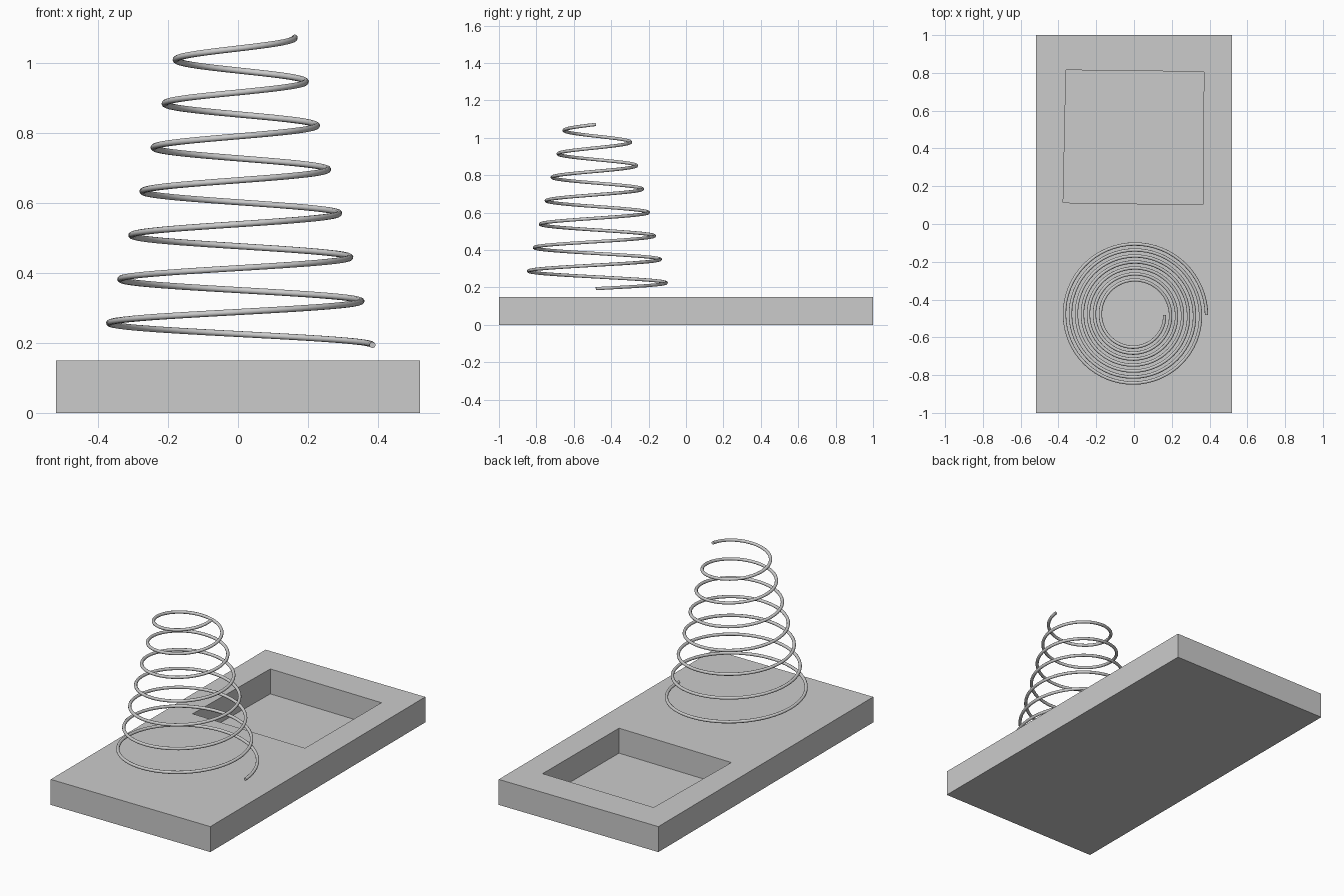
import bpy, bmesh, math

if "Cube" in bpy.data.objects:
    bpy.data.objects.remove(bpy.data.objects["Cube"])

# Base slab with a slightly skewed deep pocket in its rear half
bm = bmesh.new()
outer = [(-0.52, -1), (0.52, -1), (0.52, 1), (-0.52, 1)]
inner = [(-0.375, 0.113), (0.365, 0.102), (0.37, 0.806), (-0.36, 0.815)]
H, FLOOR = 0.15, 0.003


def ring(points, z):
    return [bm.verts.new((x, y, z)) for x, y in points]


bottom, top = ring(outer, 0), ring(outer, H)
rim, floor = ring(inner, H), ring(inner, FLOOR)
bm.faces.new(bottom)
bm.faces.new(floor)
for a, b in ((bottom, top), (top, rim), (rim, floor)):
    for i in range(4):
        j = (i + 1) % 4
        bm.faces.new((a[i], a[j], b[j], b[i]))
bmesh.ops.recalc_face_normals(bm, faces=bm.faces)
mesh = bpy.data.meshes.new("base")
bm.to_mesh(mesh)
bm.free()
base = bpy.data.objects.new("base", mesh)
bpy.context.collection.objects.link(base)

# Conical spring: seven turns of round wire
TURNS, STEPS = 7, 64
curve = bpy.data.curves.new("spring", 'CURVE')
curve.dimensions = '3D'
curve.bevel_depth = 0.0088
curve.bevel_resolution = 3
curve.use_fill_caps = True
path = curve.splines.new('POLY')
n = TURNS * STEPS
path.points.add(n)
for i, p in enumerate(path.points):
    t = i / n
    a = math.tau * TURNS * t
    r = 0.384 + (0.162 - 0.384) * t
    p.co = (r * math.cos(a), -0.482 + r * math.sin(a), 0.194 + 0.878 * t, 1)
spring = bpy.data.objects.new("spring", curve)
bpy.context.collection.objects.link(spring)
bpy.context.view_layer.objects.active = spring
spring.select_set(True)
bpy.ops.object.convert(target='MESH')
bpy.ops.object.shade_smooth_by_angle(angle=math.radians(50))
